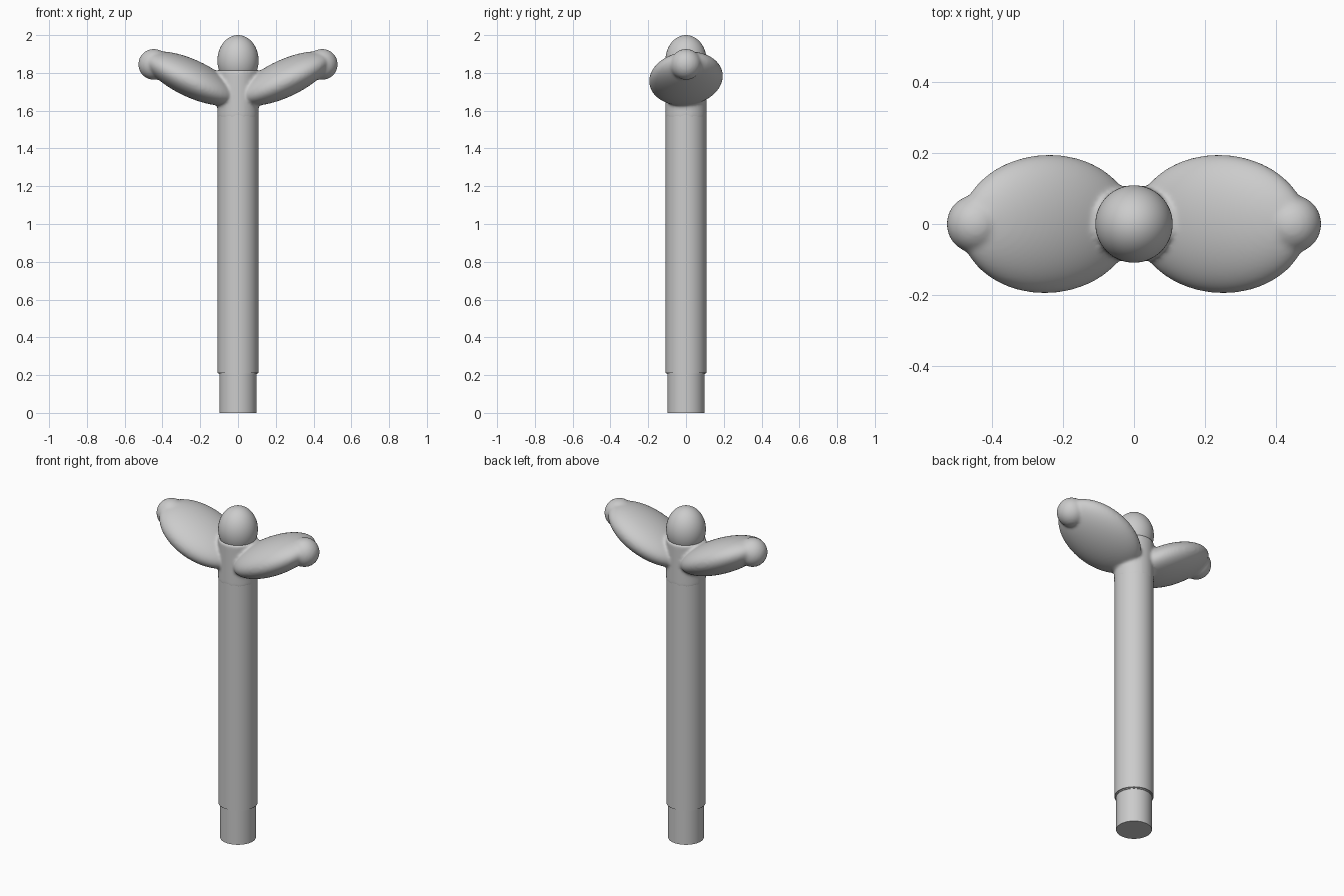
import bpy, bmesh, math
from mathutils import Matrix, Vector

if "Cube" in bpy.data.objects:
    bpy.data.objects.remove(bpy.data.objects["Cube"])

grey = bpy.data.materials.new("plain_grey")
grey.use_nodes = True
grey.diffuse_color = (0.6, 0.6, 0.6, 1)
grey.node_tree.nodes["Principled BSDF"].inputs["Base Color"].default_value = (0.6, 0.6, 0.6, 1)


def finish(name, bm):
    mesh = bpy.data.meshes.new(name)
    bm.to_mesh(mesh)
    bm.free()
    mesh.materials.append(grey)
    obj = bpy.data.objects.new(name, mesh)
    bpy.context.collection.objects.link(obj)
    bpy.ops.object.select_all(action="DESELECT")
    obj.select_set(True)
    bpy.context.view_layer.objects.active = obj
    bpy.ops.object.shade_smooth_by_angle(angle=math.radians(40))
    return obj


def add_ellipsoid(bm, centre, radii, turn=Matrix()):
    matrix = Matrix.Translation(centre) @ turn @ Matrix.Diagonal((*radii, 1))
    bmesh.ops.create_uvsphere(bm, u_segments=64, v_segments=40, radius=1, matrix=matrix)


def add_cylinder(bm, radius, low, high):
    bmesh.ops.create_cone(bm, cap_ends=True, segments=64, radius1=radius, radius2=radius,
                          depth=high - low, matrix=Matrix.Translation((0, 0, (low + high) / 2)))


# Narrow foot
bm = bmesh.new()
add_cylinder(bm, 0.098, 0, 0.25)
finish("foot", bm)

# Long shaft with a softened lower rim
bm = bmesh.new()
add_cylinder(bm, 0.108, 0.205, 1.62)
rim = [e for e in bm.edges if all(v.co.z < 0.3 for v in e.verts)]
bmesh.ops.bevel(bm, geom=rim, offset=0.006, segments=2, affect="EDGES")
finish("shaft", bm)

# Neck, leaf-shaped wings and their knobs, blended into one skin
bm = bmesh.new()
add_cylinder(bm, 0.109, 1.56, 1.815)
for side in (-1, 1):
    tilt = Matrix.Rotation(math.radians(-25 * side), 4, "Y")
    roll = Matrix.Rotation(math.radians(6), 4, "X")
    add_ellipsoid(bm, Vector((0.245 * side, 0, 1.77)), (0.265, 0.196, 0.097), tilt @ roll)
    add_ellipsoid(bm, Vector((0.446 * side, 0, 1.845)), (0.082, 0.082, 0.082))
wings = finish("wings", bm)
remesh = wings.modifiers.new("blend", "REMESH")
remesh.mode = "VOXEL"
remesh.voxel_size = 0.008
remesh.use_smooth_shade = True
soften = wings.modifiers.new("soften", "SMOOTH")
soften.factor = 0.5
soften.iterations = 10

# Domed head
bm = bmesh.new()
add_ellipsoid(bm, Vector((0, 0, 1.865)), (0.109, 0.109, 0.135))
finish("head", bm)
